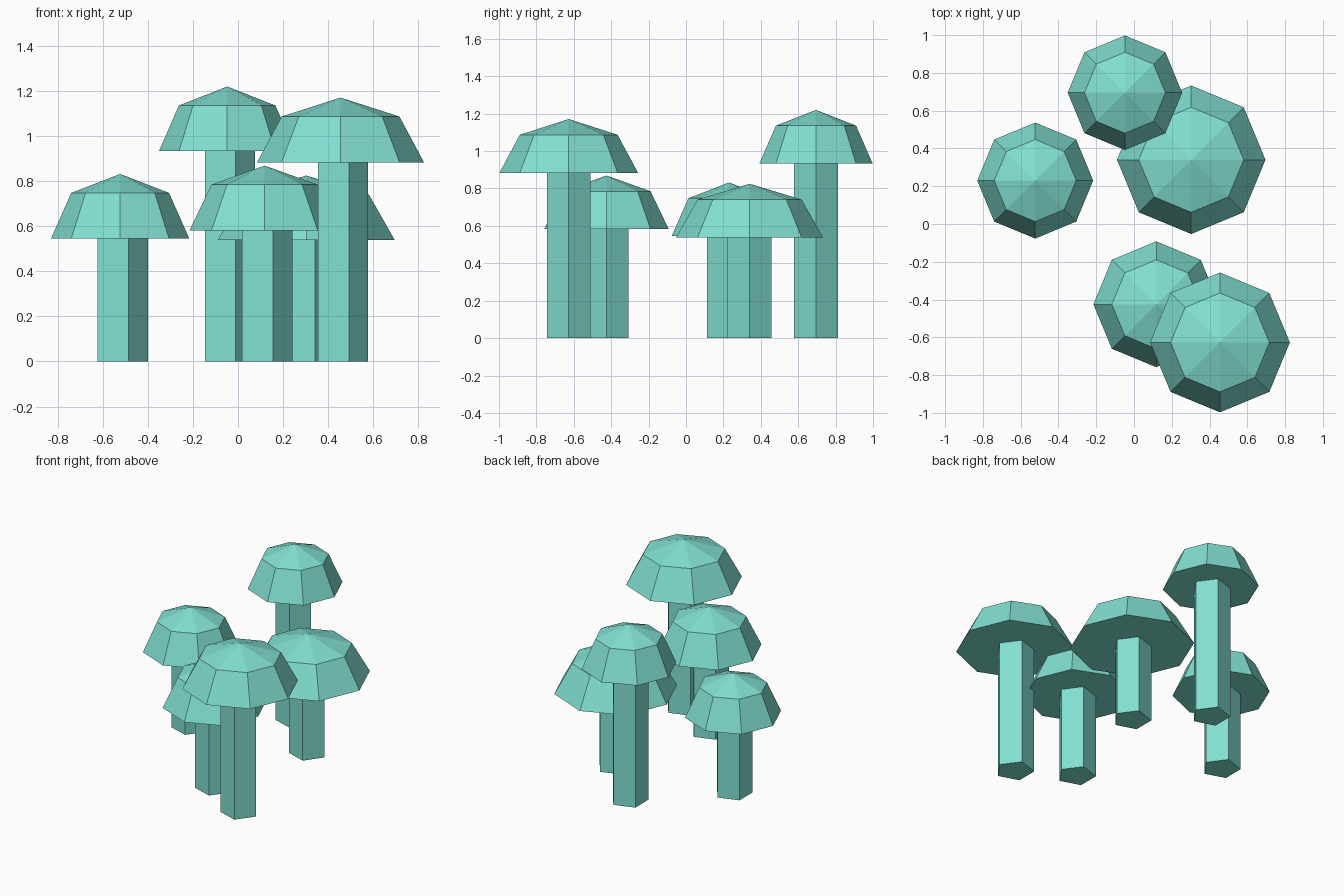
import bpy, bmesh
from math import cos, sin, pi

if "Cube" in bpy.data.objects:
    bpy.data.objects.remove(bpy.data.objects["Cube"])

teal = bpy.data.materials.new("teal")
teal.diffuse_color = (0.22, 0.74, 0.64, 1)
teal.use_nodes = True
teal.node_tree.nodes["Principled BSDF"].inputs["Base Color"].default_value = teal.diffuse_color

CAP_H = 0.287     # height of every cap
STEM_R = 0.123    # radius of every stem


def finish(bm, name, loc):
    bmesh.ops.recalc_face_normals(bm, faces=bm.faces)
    mesh = bpy.data.meshes.new(name)
    bm.to_mesh(mesh)
    bm.free()
    mesh.materials.append(teal)
    obj = bpy.data.objects.new(name, mesh)
    obj.location = loc
    bpy.context.collection.objects.link(obj)


def ring(bm, n, r, z):
    return [bm.verts.new((r * cos(2 * pi * i / n), r * sin(2 * pi * i / n), z))
            for i in range(n)]


def bridge(bm, a, b):
    n = len(a)
    for i in range(n):
        j = (i + 1) % n
        bm.faces.new((a[i], a[j], b[j], b[i]))


# Five-sided stem with closed ends
def stem(name, x, y, height):
    bm = bmesh.new()
    low, high = ring(bm, 5, STEM_R, 0), ring(bm, 5, STEM_R, height)
    bridge(bm, low, high)
    bm.faces.new(low)
    bm.faces.new(high)
    finish(bm, name, (x, y, 0))


# Eight-sided half dome with a flat underside
def cap(name, x, y, z, radius):
    bm = bmesh.new()
    s = sin(pi / 4)
    rim, mid = ring(bm, 8, radius, 0), ring(bm, 8, radius * s, CAP_H * s)
    tip = bm.verts.new((0, 0, CAP_H))
    bridge(bm, rim, mid)
    for i in range(8):
        bm.faces.new((mid[i], mid[(i + 1) % 8], tip))
    bm.faces.new(rim)
    finish(bm, name, (x, y, z))


# Mushrooms: x, y, rim height, cap radius
mushrooms = [
    (-0.523, 0.23, 0.545, 0.307),
    (-0.048, 0.695, 0.933, 0.303),
    (0.303, 0.34, 0.538, 0.393),
    (0.118, -0.425, 0.582, 0.333),
    (0.455, -0.627, 0.884, 0.37),
]
for i, (x, y, z, r) in enumerate(mushrooms, 1):
    stem(f"mushroom_stem_{i}", x, y, z)
    cap(f"mushroom_cap_{i}", x, y, z, r)
